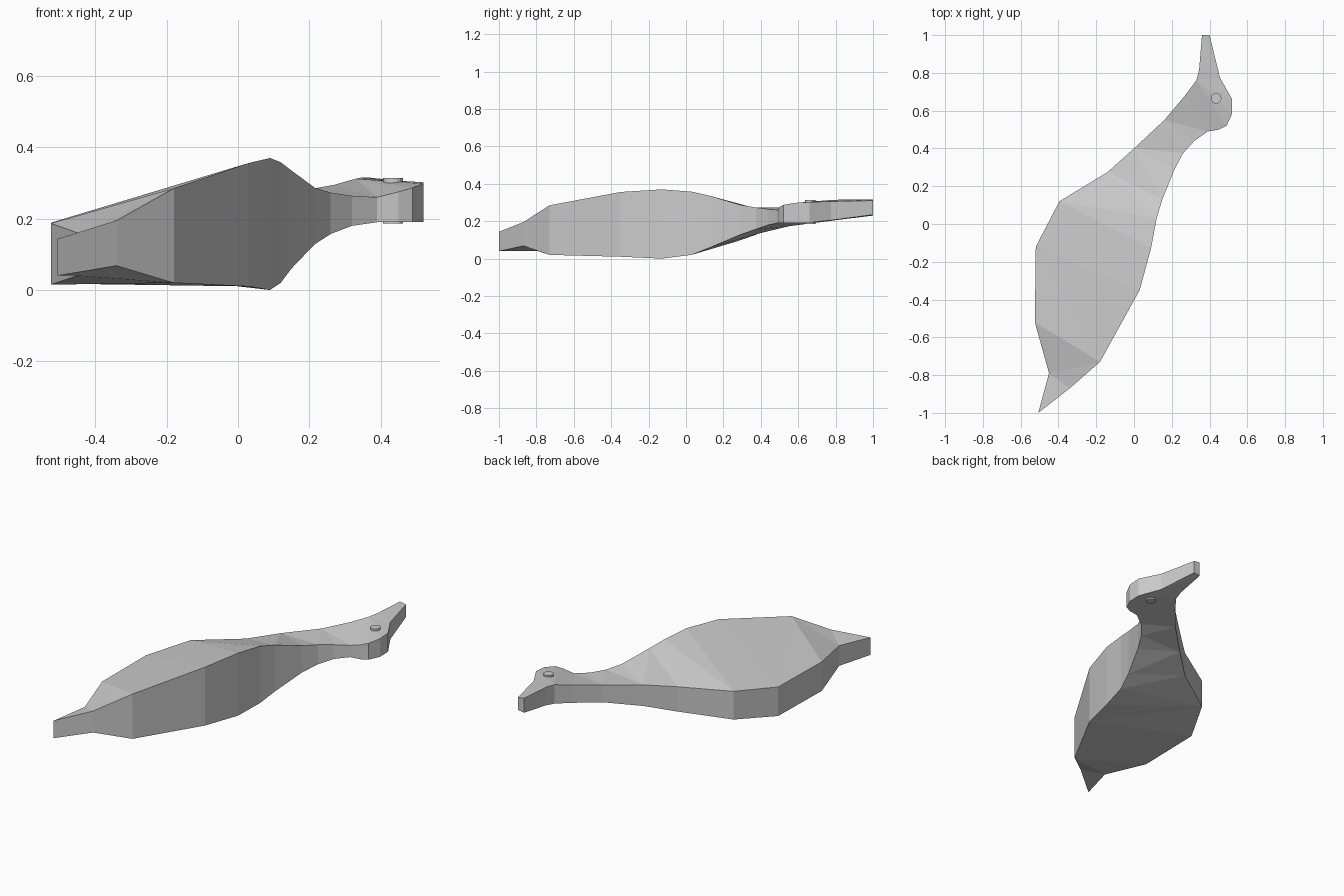
import bpy, bmesh
from math import atan2
from mathutils import Vector

if "Cube" in bpy.data.objects:
    bpy.data.objects.remove(bpy.data.objects["Cube"])

# Outline columns from tail to beak: x, y, bottom z, top z
TAIL = (-.507, -1.0, .04, .143)
LEFT = [(-.45, -.79, .04, .16), (-.525, -.52, .015, .187), (-.52, -.12, .018, .19),
        (-.395, .12, .055, .222), (-.14, .275, .093, .24), (0, .40, .137, .262),
        (.16, .55, .173, .275), (.27, .68, .19, .295), (.33, .76, .2, .312),
        (.345, .82, .208, .315), (.36, 1.0, .23, .316)]
RIGHT = [(-.34, -.87, .068, .195), (-.18, -.73, .02, .285), (.03, -.35, .01, .356),
         (.09, -.13, 0, .37), (.12, .03, .02, .358), (.15, .13, .06, .335),
         (.215, .29, .128, .287), (.26, .375, .157, .273), (.32, .44, .18, .264),
         (.39, .49, .19, .26), (.45, .50, .19, .275), (.49, .52, .19, .287),
         (.52, .585, .19, .298), (.52, .66, .192, .302), (.455, .775, .205, .306),
         (.40, 1.0, .235, .31)]
# Which side steps forward next when lacing the two outlines together
LACING = "RLRLLRLRRLRLRRLRRLLRRRRRLLR"


def link(name, bm):
    bmesh.ops.recalc_face_normals(bm, faces=bm.faces)
    me = bpy.data.meshes.new(name)
    bm.to_mesh(me)
    bm.free()
    ob = bpy.data.objects.new(name, me)
    bpy.context.collection.objects.link(ob)
    return ob


# Bird body: slab of tilted facets, thick on the breast and thin on the back
bm = bmesh.new()


def column(p):
    return bm.verts.new((p[0], p[1], p[2])), bm.verts.new((p[0], p[1], p[3]))


tail = column(TAIL)
chains = {"L": [tail] + [column(p) for p in LEFT],
          "R": [tail] + [column(p) for p in RIGHT]}
at = {"L": 0, "R": 0}
for side in LACING:
    other = "R" if side == "L" else "L"
    here = chains[side][at[side]]
    at[side] += 1
    ahead = chains[side][at[side]]
    across = chains[other][at[other]]
    bm.faces.new((here[0], ahead[0], ahead[1], here[1]))
    if across is not here:
        for k in (0, 1):
            bm.faces.new((here[k], ahead[k], across[k]))
a, b = chains["L"][-1], chains["R"][-1]
bm.faces.new((a[0], b[0], b[1], a[1]))
body = link("bird_body", bm)

# Eye: a short peg showing on both faces of the head
bpy.ops.mesh.primitive_cylinder_add(vertices=16, radius=.028, depth=.128,
                                    location=(.435, .665, .25))
bpy.context.object.name = "eye"

# Wing crease: thin ridge lying across the shoulder
start, end = Vector((-.1, .22, .255)), Vector((.07, .04, .333))
d = end - start
bpy.ops.mesh.primitive_cube_add(size=1, location=(start + end) / 2)
crease = bpy.context.object
crease.name = "wing_crease"
crease.scale = (d.length, .006, .006)
crease.rotation_euler = d.to_track_quat('X', 'Z').to_euler()
